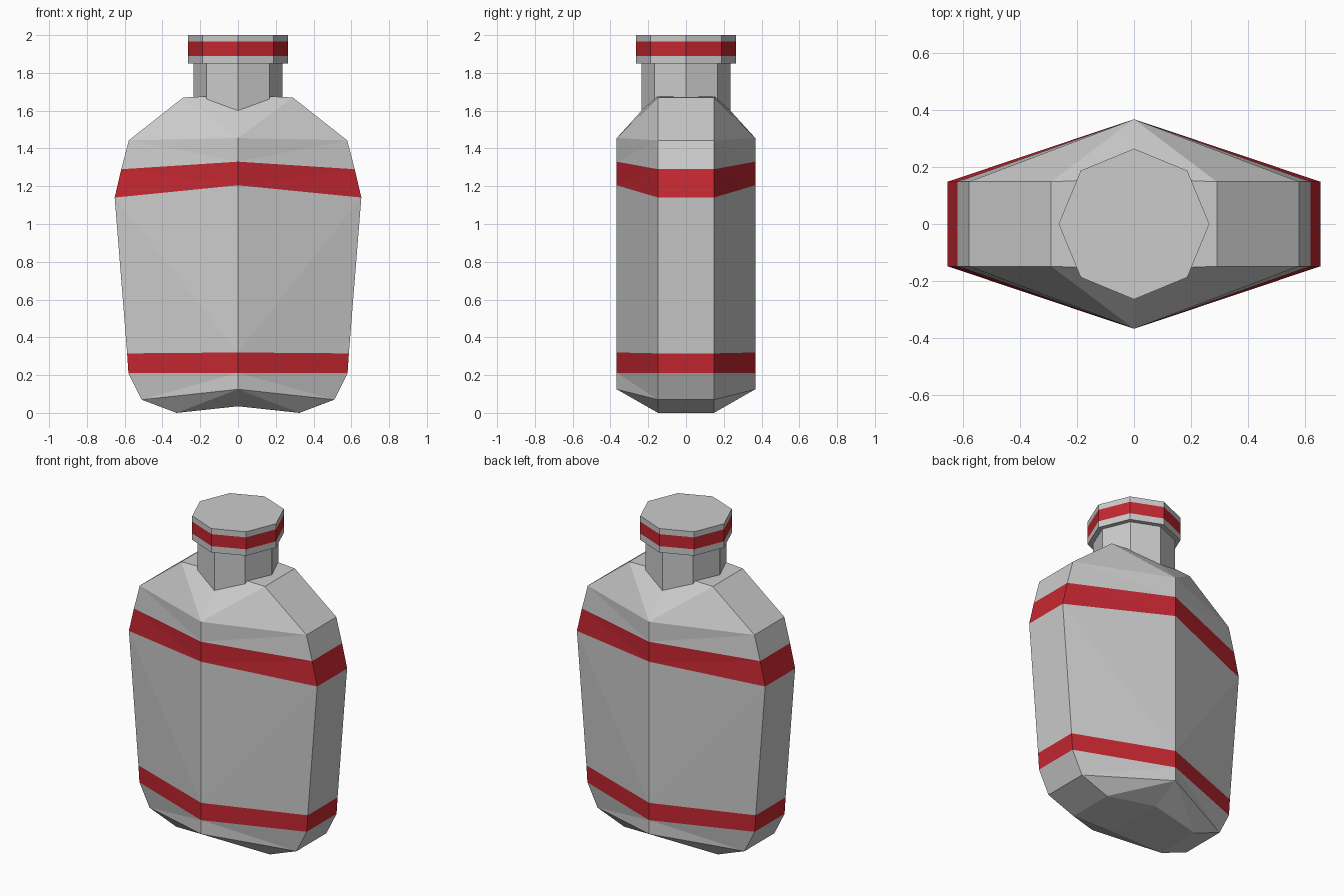
import bpy
from math import cos, sin, pi

if "Cube" in bpy.data.objects:
    bpy.data.objects.remove(bpy.data.objects["Cube"])

red = bpy.data.materials.new("red_band")
red.diffuse_color = (0.55, 0.02, 0.03, 1)
red.use_nodes = True
red.node_tree.nodes["Principled BSDF"].inputs["Base Color"].default_value = red.diffuse_color


def hex_ring(x, side_z, mid_z, mid_y=0.367):
    """Flattened hexagon: two narrow side edges, one ridge front and back."""
    d = 0.148
    return [(x, -d, side_z), (x, d, side_z), (0, mid_y, mid_z),
            (-x, d, side_z), (-x, -d, side_z), (0, -mid_y, mid_z)]


def oct_ring(r, z):
    return [(r * cos(i * pi / 4), r * sin(i * pi / 4), z) for i in range(8)]


def loft(name, rings, flips=(), bottom=False, top=False, mat=None):
    """Skin rings; on hexagons, split bent quads from lower ridge (or upper if flipped)."""
    n = len(rings[0])
    verts = [p for ring in rings for p in ring]
    faces = []
    for i in range(len(rings) - 1):
        for j in range(n):
            k = (j + 1) % n
            a, b, c, d = i * n + j, i * n + k, (i + 1) * n + k, (i + 1) * n + j
            if n == 8 or j in (0, 3):
                faces.append((a, b, c, d))
            elif (j in (2, 5)) != (i in flips):
                faces += [(a, b, c), (a, c, d)]
            else:
                faces += [(a, b, d), (b, c, d)]
    ends = []
    if bottom:
        ends.append((0, True))
    if top:
        ends.append(((len(rings) - 1) * n, False))
    for s, down in ends:
        caps = [(0, 1, 2, 5), (2, 3, 4, 5)] if n == 6 else [tuple(range(n))]
        for cap in caps:
            f = [s + v for v in cap]
            faces.append(tuple(reversed(f)) if down else tuple(f))
    me = bpy.data.meshes.new(name)
    me.from_pydata(verts, [], faces)
    me.update()
    ob = bpy.data.objects.new(name, me)
    bpy.context.collection.objects.link(ob)
    if mat:
        me.materials.append(mat)
    return ob


# Flask body rings, bottom to top
base = hex_ring(0.325, 0.0, 0.035, 0.19)
foot = hex_ring(0.51, 0.07, 0.125)
low_a = hex_ring(0.58, 0.21, 0.212)
low_b = hex_ring(0.587, 0.315, 0.32)
high_a = hex_ring(0.653, 1.14, 1.205)
high_b = hex_ring(0.618, 1.29, 1.33)
shoulder = hex_ring(0.578, 1.443, 1.455)
crown = hex_ring(0.29, 1.67, 1.683, 0.16)

loft("body_foot", [base, foot, low_a], flips=(0, 1), bottom=True)
loft("lower_band", [low_a, low_b], mat=red)
loft("body_middle", [low_b, high_a])
loft("upper_band", [high_a, high_b], mat=red)
loft("body_shoulder", [high_b, shoulder, crown], top=True)

# Neck, sunk into the shoulder
loft("neck", [oct_ring(0.235, 1.59), oct_ring(0.235, 1.85)])

# Stopper with a red stripe
R = 0.264
loft("stopper_lower", [oct_ring(R, 1.85), oct_ring(R, 1.89)], bottom=True)
loft("stopper_band", [oct_ring(R, 1.89), oct_ring(R, 1.965)], mat=red)
loft("stopper_upper", [oct_ring(R, 1.965), oct_ring(R, 2.0)], top=True)
